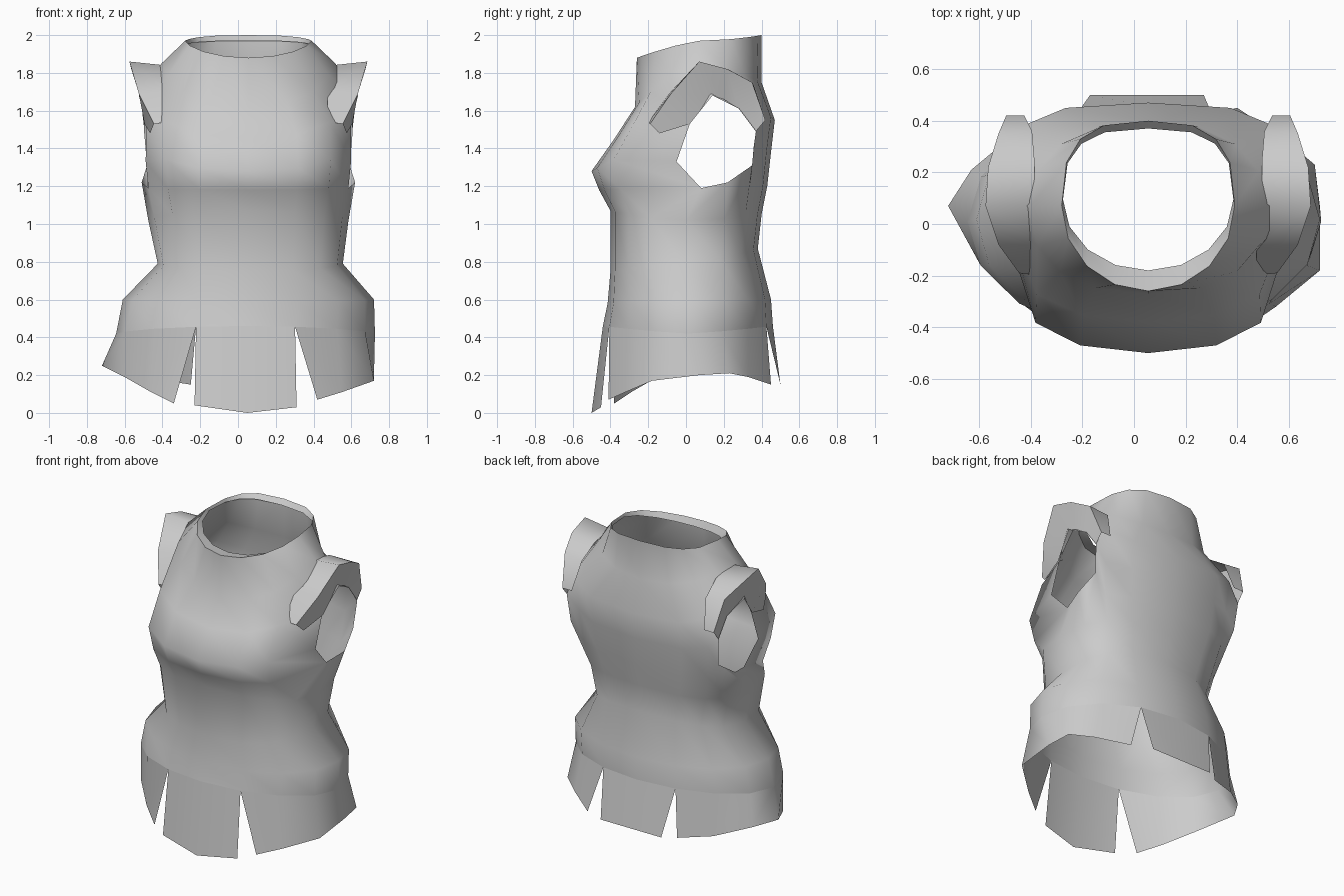
import bpy, bmesh, math

if "Cube" in bpy.data.objects:
    bpy.data.objects.remove(bpy.data.objects["Cube"])

cloth = bpy.data.materials.new("grey cloth")
cloth.use_nodes = True
colour = (0.6, 0.6, 0.6, 1)
cloth.diffuse_color = colour
cloth.node_tree.nodes["Principled BSDF"].inputs["Base Color"].default_value = colour

N = 16


def power(v, e):
    return math.copysign(abs(v) ** e, v)


def ring_point(ring, col):
    """Point on a garment ring; column 0 is the front, 4 the left side."""
    cx, w, yf, yb, zf, zs, zb, front_e, back_e = ring
    a = 2 * math.pi * col / N
    c = math.cos(a)
    e = front_e if c > 0 else back_e
    y = (yf + yb) / 2 - power(c, e) * (yb - yf) / 2
    z = zs + (zf - zs if c > 0 else zb - zs) * abs(c) ** 1.3
    return [cx + w * power(math.sin(a), e), y, z]


def make_object(name, grid, skip=(), closed=False):
    """Quad sheet through rows of points, with optional missing cells."""
    bm = bmesh.new()
    rows = [[bm.verts.new(p) for p in row] for row in grid]
    n = len(rows[0])
    for r in range(len(rows) - 1):
        for c in range(n if closed else n - 1):
            if (r, c) not in skip:
                d = (c + 1) % n
                bm.faces.new((rows[r][c], rows[r + 1][c], rows[r + 1][d], rows[r][d]))
    bmesh.ops.delete(bm, geom=[v for v in bm.verts if not v.link_faces], context='VERTS')
    mesh = bpy.data.meshes.new(name)
    bm.to_mesh(mesh)
    bm.free()
    mesh.materials.append(cloth)
    obj = bpy.data.objects.new(name, mesh)
    bpy.context.collection.objects.link(obj)
    bpy.ops.object.select_all(action='DESELECT')
    obj.select_set(True)
    bpy.context.view_layer.objects.active = obj
    bpy.ops.object.shade_smooth_by_angle(angle=math.radians(60))
    return obj


# Rings: centre x, half width, front y, back y, z at front, side, back,
# then roundness of the front and back halves
lip = (0.055, 0.33, -0.18, 0.37, 1.87, 1.95, 1.97, 1, 0.7)
collar = (0.055, 0.335, -0.26, 0.40, 1.88, 1.97, 2.0, 1, 0.7)
neck = (0.055, 0.46, -0.27, 0.40, 1.62, 1.85, 1.75, 0.85, 0.9)
shoulder = (0.055, 0.58, -0.38, 0.47, 1.45, 1.70, 1.55, 0.85, 0.62)
chest = (0.055, 0.58, -0.5, 0.45, 1.28, 1.45, 1.38, 0.82, 0.62)
underarm = (0.055, 0.565, -0.46, 0.43, 1.18, 1.20, 1.2, 0.82, 0.65)
ribs = (0.055, 0.53, -0.4, 0.40, 1.07, 1.02, 1.05, 0.8, 0.7)
waist = (0.065, 0.49, -0.4, 0.38, 0.75, 0.79, 0.87, 0.8, 0.75)
hip = (0.055, 0.665, -0.415, 0.45, 0.58, 0.60, 0.6, 0.95, 0.95)
slit = (0.04, 0.685, -0.44, 0.46, 0.46, 0.42, 0.46, 1, 1)

# Bodice, with an eight-sided armhole left open on each side
body = [lip, collar, neck, shoulder, chest, underarm, ribs, waist, hip, slit]
grid = [[ring_point(r, c) for c in range(N)] for r in body]
armhole = {(0, -1): (0.02, 1.53), (0, 0): (0.14, 1.68), (0, 1): (0.28, 1.61),
           (1, -1): (-0.05, 1.33), (1, 1): (0.37, 1.49),
           (2, -1): (0.08, 1.19), (2, 0): (0.22, 1.22), (2, 1): (0.35, 1.31)}
for (r, c), (y, z) in armhole.items():
    for col in (4 + c, 12 - c):
        grid[3 + r][col][1:] = (y, z)
holes = {(r, c) for r in (3, 4) for c in (3, 4, 11, 12)}
make_object("bodice", grid, holes, closed=True)


# Skirt panels, split by slits that open towards the hem
def skirt_panel(name, columns, hem):
    make_object(name, [[ring_point(slit, c) for c in columns], hem])


skirt_panel("front_skirt_panel", (-1, 0, 1),
            [(-0.23, -0.45, 0.04), (0.05, -0.5, 0), (0.31, -0.45, 0.03)])
skirt_panel("back_skirt_panel", (7, 8, 9),
            [(0.27, 0.5, 0.15), (0.05, 0.5, 0.15), (-0.17, 0.5, 0.15)])
skirt_panel("left_skirt_panel", range(1, 8),
            [(0.42, -0.41, 0.07), (0.55, -0.32, 0.11), (0.72, -0.18, 0.17),
             (0.72, 0.07, 0.2), (0.7, 0.23, 0.21), (0.58, 0.33, 0.19),
             (0.4, 0.45, 0.15)])
skirt_panel("right_skirt_panel", range(15, 8, -1),
            [(-0.34, -0.38, 0.05), (-0.46, -0.29, 0.11), (-0.6, -0.15, 0.19),
             (-0.72, 0.07, 0.25), (-0.63, 0.21, 0.23), (-0.45, 0.36, 0.18),
             (-0.25, 0.45, 0.15)])

# Shoulder caps: seam arch, flared rim arch, then tucked into the armhole
seam = [(0.42, -0.20, 1.54), (0.42, -0.08, 1.70), (0.44, 0.08, 1.84),
        (0.44, 0.24, 1.81), (0.45, 0.36, 1.73), (0.48, 0.42, 1.55)]
rim = [(0.50, -0.19, 1.53), (0.58, -0.08, 1.69), (0.63, 0.07, 1.86),
       (0.62, 0.22, 1.82), (0.58, 0.35, 1.75), (0.55, 0.42, 1.55)]
tuck = [(0.52, -0.14, 1.48), (0.55, 0.02, 1.53), (0.57, 0.14, 1.68),
        (0.57, 0.20, 1.66), (0.55, 0.28, 1.61), (0.55, 0.37, 1.49)]
for name, side in (("left_shoulder_cap", 1), ("right_shoulder_cap", -1)):
    make_object(name, [[(0.055 + side * x, y, z) for x, y, z in arch]
                       for arch in (seam, rim, tuck)])
